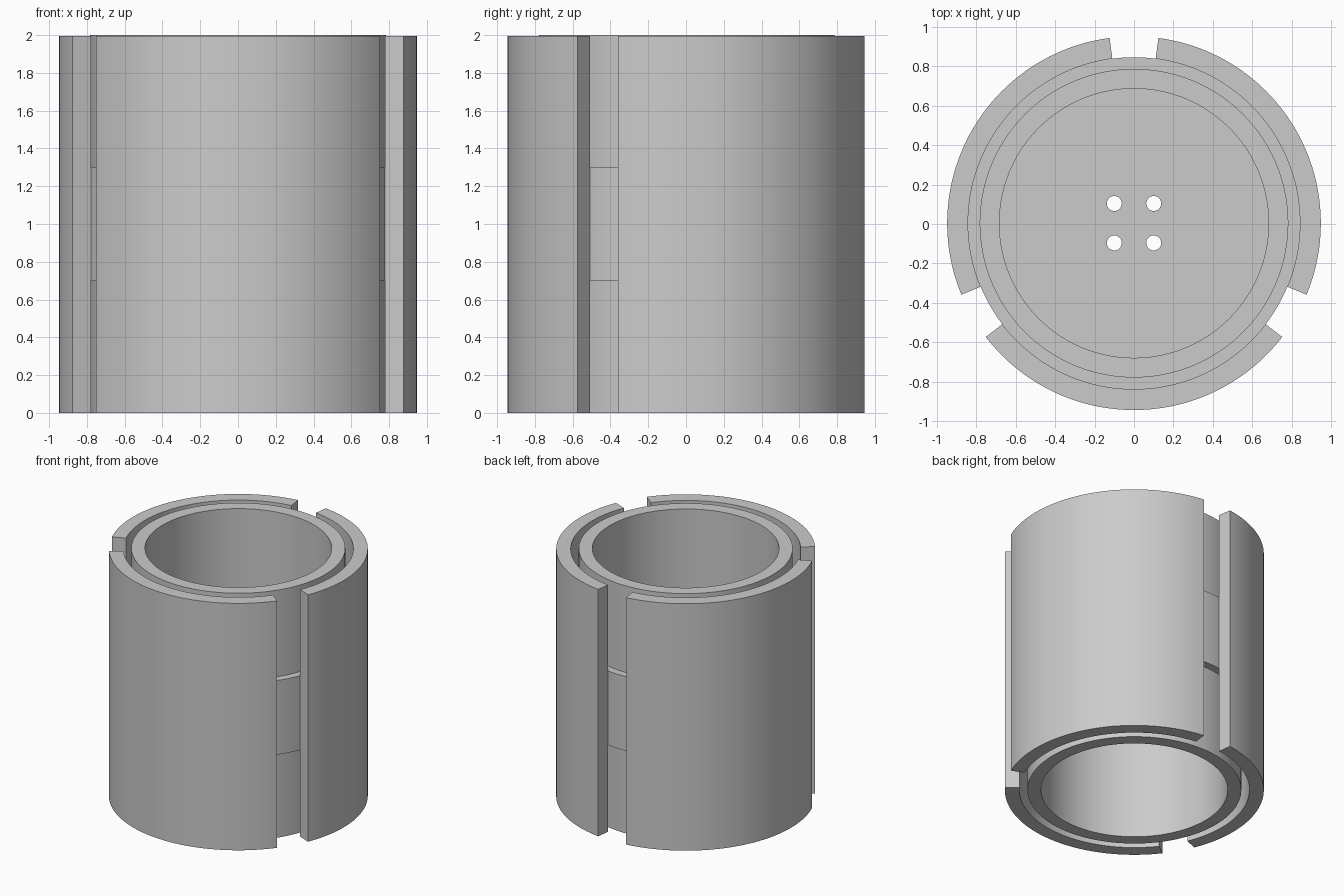
import bpy, bmesh, math
from math import sin, cos, radians, tau

cube = bpy.data.objects.get("Cube")
if cube:
    bpy.data.objects.remove(cube, do_unlink=True)

CENTRE_Y = 0.004      # shared axis of all round parts
STEPS = 144           # sides of a full circle

grey = bpy.data.materials.new("plain_grey")
grey.use_nodes = True
colour = (0.6, 0.6, 0.6, 1)
grey.diffuse_color = colour
grey.node_tree.nodes["Principled BSDF"].inputs["Base Color"].default_value = colour


def finish(obj):
    """Give the part its colour and smooth its curved walls only."""
    obj.data.materials.append(grey)
    bpy.ops.object.select_all(action='DESELECT')
    obj.select_set(True)
    bpy.context.view_layer.objects.active = obj
    bpy.ops.object.shade_smooth_by_angle(angle=radians(30))


def ring(name, inner, outer, bottom, top, start=0, sweep=360):
    """Sweep a rectangular section about the axis; a partial sweep gets end caps."""
    closed = sweep == 360
    count = round(STEPS * sweep / 360)
    section = [(inner, bottom), (outer, bottom), (outer, top), (inner, top)]
    bm = bmesh.new()
    loops = []
    for i in range(count if closed else count + 1):
        a = radians(start + sweep * i / count)
        loops.append([bm.verts.new((r * cos(a), r * sin(a), z)) for r, z in section])
    for i in range(count):
        a, b = loops[i], loops[(i + 1) % len(loops)]
        for k in range(4):
            n = (k + 1) % 4
            bm.faces.new((a[k], b[k], b[n], a[n]))
    if not closed:
        bm.faces.new(loops[0])
        bm.faces.new(loops[-1])
    bmesh.ops.recalc_face_normals(bm, faces=bm.faces[:])
    mesh = bpy.data.meshes.new(name)
    bm.to_mesh(mesh)
    bm.free()
    obj = bpy.data.objects.new(name, mesh)
    obj.location.y = CENTRE_Y
    bpy.context.collection.objects.link(obj)
    finish(obj)


def add_circle(curve, x, y, radius, sides):
    spline = curve.splines.new('POLY')
    spline.points.add(sides - 1)
    for i, p in enumerate(spline.points):
        a = tau * i / sides
        p.co = (x + radius * cos(a), y + radius * sin(a), 0, 1)
    spline.use_cyclic_u = True


# Inner tube and the raised band around its middle
ring("inner_tube", 0.683, 0.783, 0, 2)
ring("middle_band", 0.78, 0.842, 0.7, 1.3)

# Three outer shells separated by narrow slots
for label, start in (("left", -22.5), ("right", 97.5), ("front", 217.5)):
    ring(label + "_shell", 0.842, 0.948, 0, 1.995, start, 105)

# Plate across the tube with four bolt holes
outline = bpy.data.curves.new("mounting_plate", 'CURVE')
outline.dimensions = '2D'
outline.fill_mode = 'BOTH'
outline.extrude = 0.05
add_circle(outline, 0, 0, 0.69, STEPS)
for x in (-0.1, 0.1):
    for y in (-0.1, 0.1):
        add_circle(outline, x, y, 0.038, 32)
plate = bpy.data.objects.new("mounting_plate", outline)
plate.location = (0, CENTRE_Y, 1)
bpy.context.collection.objects.link(plate)
bpy.ops.object.select_all(action='DESELECT')
plate.select_set(True)
bpy.context.view_layer.objects.active = plate
bpy.ops.object.convert(target='MESH')
finish(bpy.context.view_layer.objects.active)
